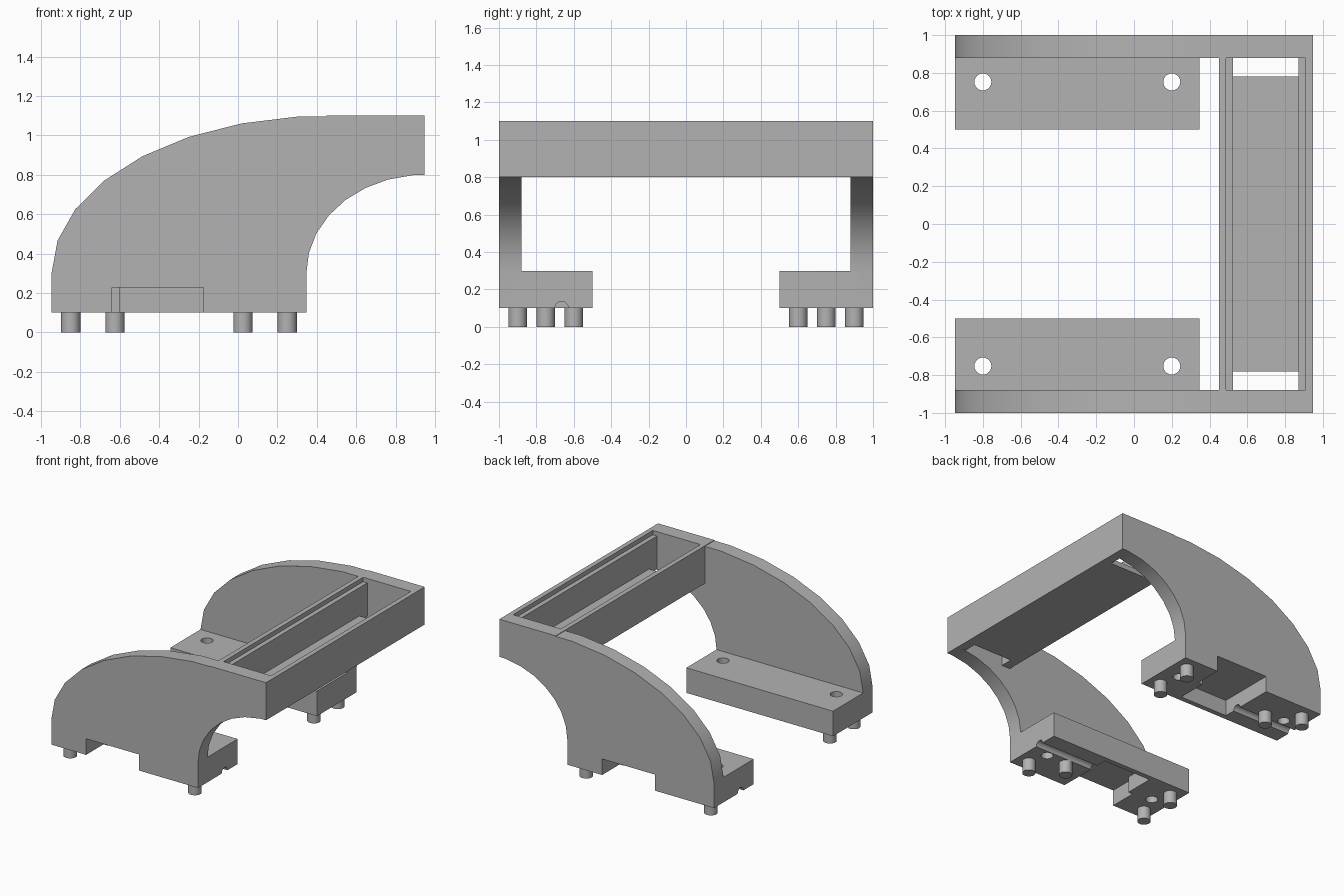
import bpy, bmesh, math

if "Cube" in bpy.data.objects:
    bpy.data.objects.remove(bpy.data.objects["Cube"], do_unlink=True)

END = 0.947      # half length along x
FOOT = 0.347     # inner end of the feet
TURN = FOOT - END  # feet are half-turn copies: x -> TURN - x

grey = bpy.data.materials.new("plain grey")
grey.use_nodes = True
grey.diffuse_color = (0.45, 0.45, 0.45, 1)
grey.node_tree.nodes["Principled BSDF"].inputs["Base Color"].default_value = (0.45, 0.45, 0.45, 1)


def prism(name, points, axis, low, high):
    """Extrude a 2D outline along y (outline in x, z) or z (outline in x, y)."""
    place = (lambda a, b, h: (a, h, b)) if axis == "y" else (lambda a, b, h: (a, b, h))
    bm = bmesh.new()
    base = bm.faces.new([bm.verts.new(place(a, b, low)) for a, b in points])
    moved = bmesh.ops.extrude_face_region(bm, geom=[base])["geom"]
    shift = place(0, 0, high - low)
    bmesh.ops.translate(bm, vec=shift, verts=[v for v in moved if isinstance(v, bmesh.types.BMVert)])
    bmesh.ops.recalc_face_normals(bm, faces=bm.faces)
    mesh = bpy.data.meshes.new(name)
    bm.to_mesh(mesh)
    bm.free()
    mesh.materials.append(grey)
    obj = bpy.data.objects.new(name, mesh)
    bpy.context.collection.objects.link(obj)
    return obj


def box(name, x0, x1, y0, y1, z0, z1):
    return prism(name, [(x0, y0), (x1, y0), (x1, y1), (x0, y1)], "z", z0, z1)


def ring(x, y, radius, count=24):
    return [(x + radius * math.cos(math.tau * i / count), y + radius * math.sin(math.tau * i / count))
            for i in range(count)]


def combine(target, other, operation):
    mod = target.modifiers.new("join", "BOOLEAN")
    mod.operation, mod.solver, mod.object = operation, "EXACT", other
    bpy.ops.object.select_all(action="DESELECT")
    bpy.context.view_layer.objects.active = target
    target.select_set(True)
    bpy.ops.object.modifier_apply(modifier=mod.name)
    bpy.data.objects.remove(other, do_unlink=True)


def smooth(obj):
    bpy.ops.object.select_all(action="DESELECT")
    bpy.context.view_layer.objects.active = obj
    obj.select_set(True)
    bpy.ops.object.shade_smooth_by_angle(angle=math.radians(30))


def arc(cx, rx, rz, steps):
    return [(cx - rx * math.cos(math.radians(12 * i)), 0.3 + rz * math.sin(math.radians(12 * i)))
            for i in steps]


# Side plate outline: big outer quarter ellipse, small inner one
outline = [(-END, 0.1)] + arc(0.45, 0.45 + END, 0.8, range(8))
outline += [(0.45, 0.3 + 0.8 * math.sin(math.radians(84))), (0.45, 1.1), (END, 1.1), (END, 0.8), (0.9, 0.8)]
outline += arc(END, END - FOOT, 0.5, range(7, -1, -1)) + [(FOOT, 0.1)]

sides = []
for side, label in ((-1, "front"), (1, "back")):
    def spot(x, y):
        return (x, y) if side < 0 else (TURN - x, -y)

    plate = prism(label + "_side_plate", outline, "y", *sorted((side * 0.88, side)))
    foot = box(label + "_foot", -END, FOOT, *sorted((side * 0.5, side * 0.94)), 0.1, 0.3)
    combine(plate, foot, "UNION")

    # Stepped pocket open to the outside and underneath
    pocket = [(-0.64, -1.1), (-0.175, -1.1), (-0.175, -0.54), (-0.6, -0.54), (-0.6, -0.78), (-0.64, -0.78)]
    combine(plate, prism("pocket", [spot(*p) for p in pocket], "z", 0, 0.228), "DIFFERENCE")

    # Round cable groove from the pocket to the foot's end
    ends = sorted((spot(-0.2, 0)[0], spot(0.5, 0)[0]))
    groove = prism("groove", ring(0, 0, 0.036), "z", *ends)
    groove.rotation_euler = (0, math.pi / 2, 0)
    groove.location = (0, spot(0, -0.665)[1], 0.1)
    bpy.context.view_layer.update()
    combine(plate, groove, "DIFFERENCE")

    # Screw holes
    for x in (-0.8, 0.2):
        combine(plate, prism("hole", ring(x, side * 0.752, 0.045), "z", 0, 0.5), "DIFFERENCE")

    # Locating pegs
    for i, p in enumerate(((-0.85, -0.9), (-0.85, -0.6), (0.025, -0.75), (0.25, -0.9))):
        smooth(prism(f"{label}_peg_{i + 1}", ring(*spot(*p), 0.049), "z", 0, 0.1))
    sides.append(plate)

# Bridge tray: two rebated walls and a floor short of both ends
rebate = [(0.45, 0.8), (0.525, 0.8), (0.525, 1.065), (0.488, 1.065), (0.488, 1.1), (0.45, 1.1)]
body = sides[0]
body.name = "arched_bracket"
combine(body, sides[1], "UNION")
for points in (rebate, [(0.45 + END - x, z) for x, z in rebate]):
    combine(body, prism("tray_wall", points, "y", -0.94, 0.94), "UNION")
combine(body, box("tray_floor", 0.5, 0.9, -0.78, 0.78, 0.8, 0.84), "UNION")
smooth(body)
